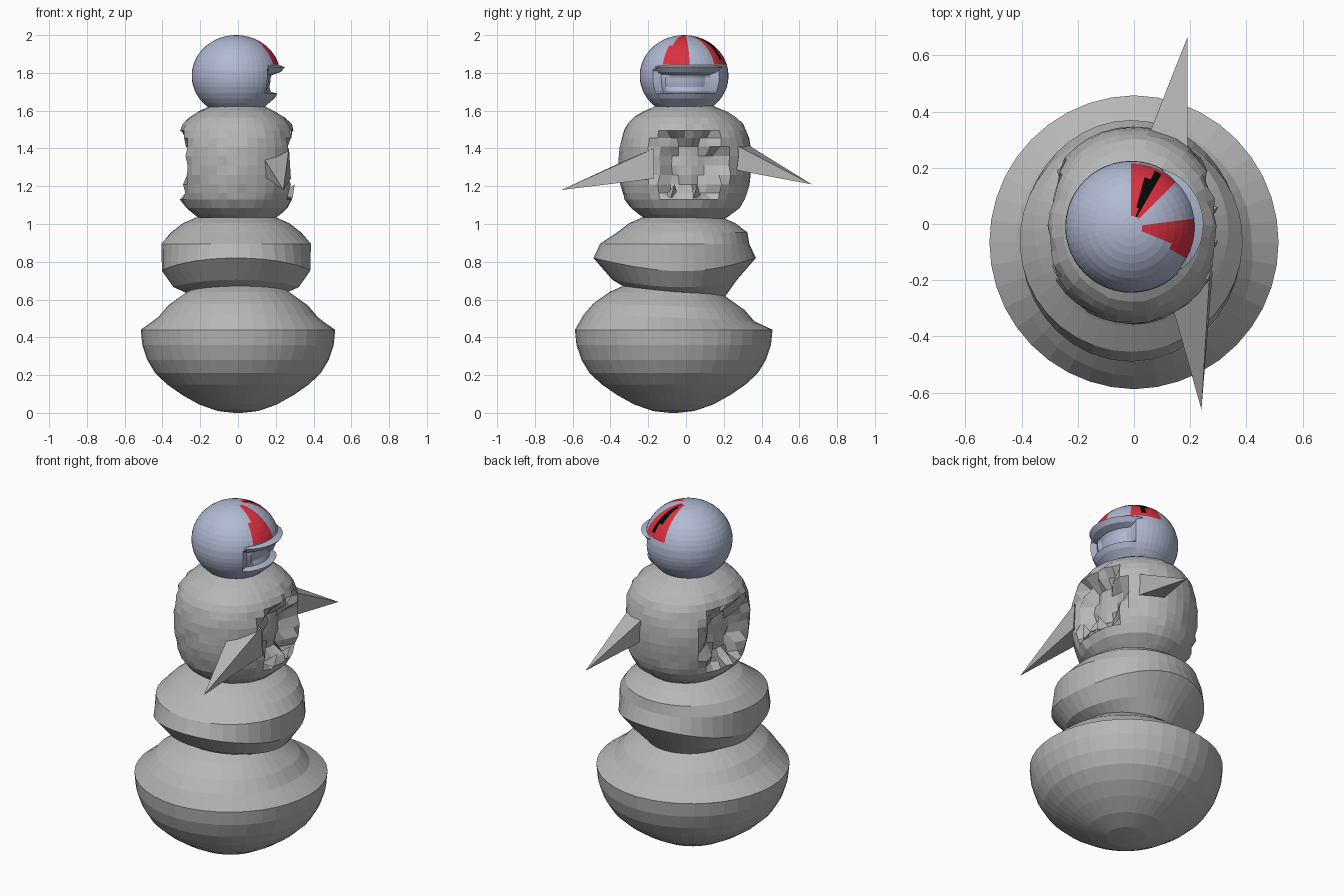
import bpy, bmesh, math, random

if "Cube" in bpy.data.objects:
    bpy.data.objects.remove(bpy.data.objects["Cube"])
random.seed(4)


def material(name, rgb):
    m = bpy.data.materials.new(name)
    m.diffuse_color = (*rgb, 1)
    m.use_nodes = True
    m.node_tree.nodes["Principled BSDF"].inputs["Base Color"].default_value = m.diffuse_color
    return m


STONE = material("stone_grey", (0.47, 0.47, 0.47))
BLUE = material("pale_blue_grey", (0.44, 0.49, 0.65))
RED = material("red", (0.72, 0.03, 0.05))
BLACK = material("black", (0.002, 0.002, 0.002))


def finish(name, bm, mats):
    bmesh.ops.recalc_face_normals(bm, faces=bm.faces)
    me = bpy.data.meshes.new(name)
    bm.to_mesh(me)
    bm.free()
    for m in mats:
        me.materials.append(m)
    ob = bpy.data.objects.new(name, me)
    bpy.context.collection.objects.link(ob)
    return ob


def lathe(name, profile, centre, segs, mats, shape=None, paint=None):
    """Stack of rings (r, z); shape(i, deg, r, z) -> (r, z); paint(deg, r, z) -> slot."""
    bm = bmesh.new()
    rings = []
    for i, (r, z) in enumerate(profile):
        ring = []
        for s in range(segs):
            deg = (360 * s / segs + 180) % 360 - 180
            rr, zz = shape(i, deg, r, z) if shape else (r, z)
            a = math.radians(deg)
            ring.append(bm.verts.new((centre[0] + rr * math.cos(a),
                                      centre[1] + rr * math.sin(a), zz)))
        rings.append(ring)
    for i in range(len(rings) - 1):
        for s in range(segs):
            t = (s + 1) % segs
            f = bm.faces.new((rings[i][s], rings[i][t], rings[i + 1][t], rings[i + 1][s]))
            if paint:
                deg = (360 * (s + .5) / segs + 180) % 360 - 180
                f.material_index = paint(deg, (profile[i][0] + profile[i + 1][0]) / 2,
                                         (profile[i][1] + profile[i + 1][1]) / 2)
    bm.faces.new(rings[0])
    bm.faces.new(rings[-1])
    return finish(name, bm, mats)


# Lowest bowl-shaped section, shoulder fuller at the front
def base_shape(i, d, r, z):
    c, s = math.cos(math.radians(d)), math.sin(math.radians(d))
    r *= 1 - .016 * abs(c)
    if z > .45:
        k = 1 - max(0, -s)
        r -= .05 * k if z < .66 else .01 * k
        z -= .015 * k + .02 * max(0, s)
    return r, z


lathe("base_bowl",
      [(.02, 0), (.11, .01), (.21, .045), (.30, .095), (.38, .15), (.445, .21), (.488, .28),
       (.515, .36), (.523, .44), (.477, .52), (.425, .58), (.34, .64), (.25, .68), (.15, .685)],
      (0, -.065), 40, [STONE], base_shape)


# Waist disc with a ridge that dips at the sides
def waist_shape(i, d, r, z):
    c, s = math.cos(math.radians(d)), math.sin(math.radians(d))
    if i == 2:
        z -= .04 * c * c
    if i == 3:
        z -= .07 * c * c
        r -= .04 * c * c
    if 1 < i < 5:
        r -= .04 * s
    return r, z


lathe("waist", [(.15, .61), (.23, .62), (.33, .705), (.43, .82), (.395, .895),
                (.345, .955), (.28, 1.005), (.21, 1.035)],
      (-.01, -.02), 40, [STONE], waist_shape)


# Torso with a broken cavity on each side (+x and -x)
def torso_shape(i, d, r, z):
    c = abs(math.cos(math.radians(d)))
    r *= 1 - .07 * c * c
    r += random.uniform(-.004, .004)
    side = d if abs(d) < 90 else math.copysign(180, d) - d
    e = (abs(side - 4) / 33) ** 3 + (abs(z - 1.315) / .175) ** 3
    if e < .45:
        r *= random.uniform(.66, .70)
    elif e < 1:
        r *= random.uniform(.74, .93)
    elif e < 2:
        r *= random.uniform(.97, 1.02)
    return r, z


lathe("torso", [(.20, 1.02), (.245, 1.05), (.29, 1.085), (.318, 1.13), (.33, 1.165),
                (.34, 1.21), (.346, 1.26), (.35, 1.31), (.35, 1.36), (.347, 1.41),
                (.338, 1.455), (.325, 1.495), (.305, 1.53), (.27, 1.565), (.22, 1.595),
                (.15, 1.625)],
      (-.005, -.005), 40, [STONE], torso_shape)


# Arm spikes and broken rim pieces
def spike(name, base, tip):
    bm = bmesh.new()
    b = [bm.verts.new(p) for p in base]
    t = bm.verts.new(tip)
    for k in range(len(b)):
        bm.faces.new((b[k], b[(k + 1) % len(b)], t))
    bm.faces.new(b)
    finish(name, bm, [STONE])


spike("front_arm_spike", [(.13, -.27, 1.36), (.27, -.17, 1.40), (.28, -.17, 1.24),
                          (.14, -.27, 1.25)], (.24, -.66, 1.18))
spike("back_arm_spike", [(.05, .31, 1.43), (.19, .24, 1.43), (.19, .24, 1.29),
                         (.06, .31, 1.29)], (.19, .665, 1.21))
for k, y in enumerate((-.08, .04)):
    spike(f"rim_shard_{k}", [(.22, y - .03, 1.15), (.22, y + .04, 1.14), (.29, y, 1.14)],
          (.30, y + .02, 1.21))


# Head: painted helmet with a recessed face opening
HZ, HR, HH = 1.785, .235, .215
zs = [1.62, 1.64, 1.665, 1.69, 1.70, 1.725, 1.75, 1.775, 1.81, 1.82, 1.845, 1.87,
      1.895, 1.92, 1.945, 1.965, 1.98, 1.99, 1.997, 2.0]
head_profile = [(max(.006, HR * math.sqrt(max(0, 1 - ((z - HZ) / HH) ** 2))), z) for z in zs]


def head_shape(i, d, r, z):
    if -38 < d < 52:
        if 1.695 < z < 1.815:
            deep = -28 < d < 42 and 1.72 < z < 1.78
            r *= .78 if deep else .85
        elif z < 1.695:
            r *= 1.04 if z > 1.65 else 1.0
        elif z < 1.84:
            r *= .97
    return r, z


def head_paint(d, r, z):
    if z < 1.845 or r < .025:
        return 0
    if 60 < d < 75 and .07 < r < .18 or 60 < d < 67.5 and .04 < r < .215:
        return 2
    if 45 < d < 90 or (-30 if r > .15 else -22.5) < d < 7.5:
        return 1
    return 0


lathe("head", head_profile, (-.01, -.01), 48, [BLUE, RED, BLACK], head_shape, head_paint)

# Visor brim above the face
bm = bmesh.new()
prev = None
N = 16
for k in range(N + 1):
    t = k / N
    a = math.radians(-46 + 112 * t)
    out = .222 + .036 * math.sin(math.pi * t) ** .6
    ring = [bm.verts.new((-.01 + r * math.cos(a), -.01 + r * math.sin(a), z))
            for r, z in ((.195, 1.79), (out - .02, 1.805), (out, 1.83), (.20, 1.852))]
    if prev:
        for j in range(4):
            bm.faces.new((prev[j], prev[(j + 1) % 4], ring[(j + 1) % 4], ring[j]))
    else:
        bm.faces.new(ring)
    prev = ring
bm.faces.new(prev)
finish("visor_brim", bm, [BLUE])
